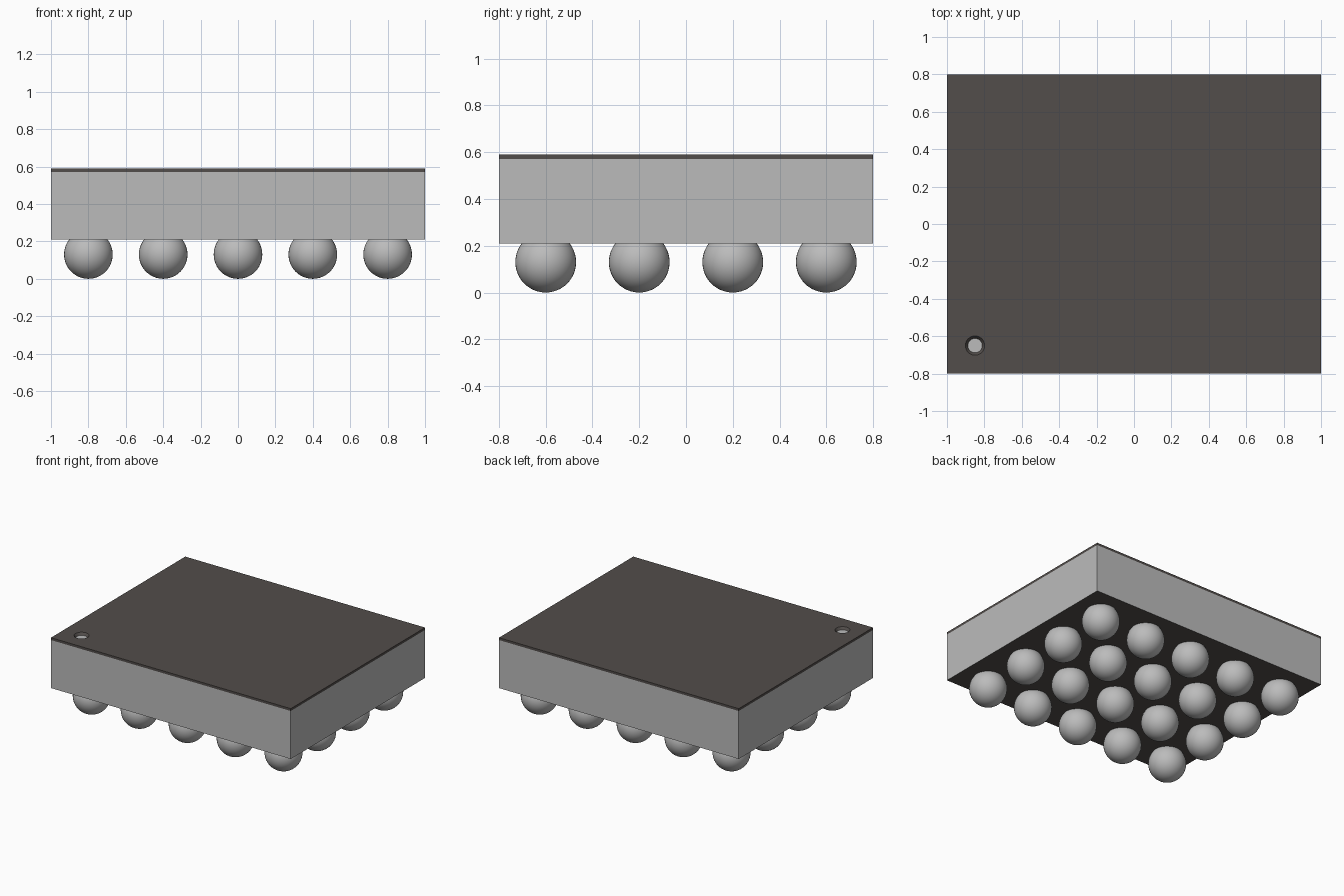
import bpy, bmesh

old = bpy.data.objects.get("Cube")
if old:
    bpy.data.objects.remove(old, do_unlink=True)


def material(name, rgb):
    m = bpy.data.materials.new(name)
    m.use_nodes = True
    m.diffuse_color = (*rgb, 1)
    m.node_tree.nodes["Principled BSDF"].inputs["Base Color"].default_value = (*rgb, 1)
    return m


silver = material("silver grey", (0.50, 0.50, 0.50))
charcoal = material("charcoal", (0.085, 0.075, 0.070))

BOTTOM, SEAM, TOP = 0.21, 0.572, 0.59
BALL_R = 0.13
MARK = (-0.85, -0.65)


def new_object(name, bm, *mats):
    mesh = bpy.data.meshes.new(name)
    bm.to_mesh(mesh)
    bm.free()
    obj = bpy.data.objects.new(name, mesh)
    bpy.context.collection.objects.link(obj)
    for m in mats:
        mesh.materials.append(m)
    return obj


def slab(name, z0, z1, *mats):
    bm = bmesh.new()
    bmesh.ops.create_cube(bm, size=1)
    for v in bm.verts:
        v.co = (v.co.x * 2, v.co.y * 1.6, z1 if v.co.z > 0 else z0)
    return new_object(name, bm, *mats)


# Package body with a dark underside
body = slab("package_body", BOTTOM, SEAM, silver, charcoal)
for f in body.data.polygons:
    if f.normal.z < -0.5:
        f.material_index = 1

# Top coating with a tapered corner hole that exposes the body
coating = slab("top_coating", SEAM, TOP, charcoal)
bm = bmesh.new()
bmesh.ops.create_cone(bm, cap_ends=True, segments=32, radius1=0.03, radius2=0.06, depth=0.04)
bmesh.ops.translate(bm, verts=bm.verts, vec=(*MARK, (SEAM + TOP) / 2))
cutter = new_object("corner_mark_cutter", bm, charcoal)
cutter.hide_render = True
cut = coating.modifiers.new("corner_mark", 'BOOLEAN')
cut.operation = 'DIFFERENCE'
cut.solver = 'EXACT'
cut.object = cutter
bpy.context.view_layer.objects.active = coating
bpy.ops.object.modifier_apply(modifier=cut.name)
bpy.data.objects.remove(cutter, do_unlink=True)

# Grid of solder balls sharing one mesh
bm = bmesh.new()
bmesh.ops.create_uvsphere(bm, u_segments=40, v_segments=24, radius=BALL_R)
for f in bm.faces:
    f.smooth = True
first = new_object("solder_ball", bm, silver)
for i in range(5):
    for j in range(4):
        ball = first if i == j == 0 else first.copy()
        if ball is not first:
            bpy.context.collection.objects.link(ball)
        ball.name = f"solder_ball_{i + 1}_{j + 1}"
        ball.location = (-0.8 + 0.4 * i, -0.6 + 0.4 * j, BALL_R)
